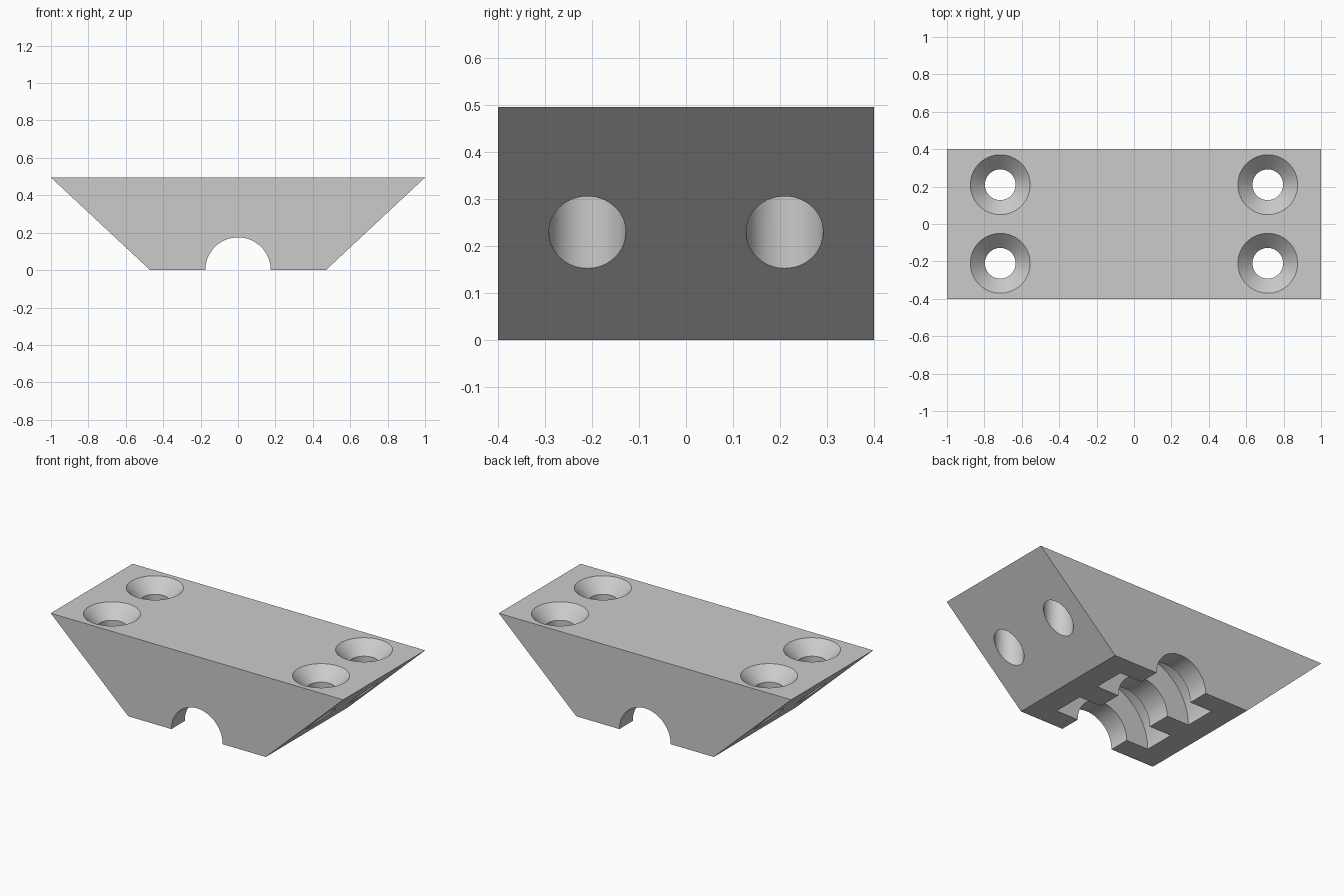
import bpy
import bmesh
import math
from mathutils import Vector

cube = bpy.data.objects.get("Cube")
if cube:
    bpy.data.objects.remove(cube, do_unlink=True)

TOP = 0.495
DEPTH = 0.4          # half depth along y
SIDES = 64

grey = bpy.data.materials.new("light_grey")
grey.use_nodes = True
colour = (0.6, 0.6, 0.6, 1)
grey.diffuse_color = colour
grey.node_tree.nodes["Principled BSDF"].inputs["Base Color"].default_value = colour


def finish(name, bm):
    bmesh.ops.recalc_face_normals(bm, faces=bm.faces)
    mesh = bpy.data.meshes.new(name)
    bm.to_mesh(mesh)
    bm.free()
    mesh.materials.append(grey)
    obj = bpy.data.objects.new(name, mesh)
    bpy.context.collection.objects.link(obj)
    return obj


def prism(name, outline, y0, y1):
    """Extrude an outline in the xz plane from y0 to y1."""
    bm = bmesh.new()
    face = bm.faces.new([bm.verts.new((x, y0, z)) for x, z in outline])
    new = bmesh.ops.extrude_face_region(bm, geom=[face])["geom"]
    moved = [v for v in new if isinstance(v, bmesh.types.BMVert)]
    bmesh.ops.translate(bm, verts=moved, vec=Vector((0, y1 - y0, 0)))
    return finish(name, bm)


def circle(radius):
    angles = [2 * math.pi * i / SIDES for i in range(SIDES)]
    return [(radius * math.cos(a), radius * math.sin(a)) for a in angles]


def turned(name, profile, cx, cy):
    """Closed solid of revolution about a vertical axis."""
    bm = bmesh.new()
    rings = [[bm.verts.new((cx + x, cy + y, z)) for x, y in circle(r)]
             for r, z in profile]
    for low, high in zip(rings, rings[1:]):
        for i in range(SIDES):
            j = (i + 1) % SIDES
            bm.faces.new((low[i], low[j], high[j], high[i]))
    bm.faces.new(rings[0])
    bm.faces.new(rings[-1])
    return finish(name, bm)


# Wedge-sided body
body = prism("mounting_block",
             [(-0.47, 0), (0.47, 0), (1, TOP), (-1, TOP)], -DEPTH, DEPTH)

# Half-round channel and the two wider round grooves crossing it
cutters = [prism("channel_cutter", circle(0.175), -0.5, 0.5)]
for s in (-1, 1):
    cutters.append(prism("groove_cutter", circle(0.325), s * 0.075, s * 0.27))

# Countersunk screw holes
hole = [(0.082, -0.1), (0.082, TOP - 0.078), (0.16, TOP), (0.18, TOP + 0.02)]
for sx in (-1, 1):
    for sy in (-1, 1):
        cutters.append(turned("screw_hole_cutter", hole, sx * 0.715, sy * 0.21))

# Cut, then drop the cutters
bpy.ops.object.select_all(action="DESELECT")
body.select_set(True)
bpy.context.view_layer.objects.active = body
for cutter in cutters:
    cutter.hide_render = True
    mod = body.modifiers.new(cutter.name, "BOOLEAN")
    mod.operation = "DIFFERENCE"
    mod.solver = "EXACT"
    mod.object = cutter
    bpy.ops.object.modifier_apply(modifier=mod.name)
for cutter in cutters:
    bpy.data.objects.remove(cutter, do_unlink=True)

bpy.ops.object.shade_smooth_by_angle(angle=math.radians(30))
